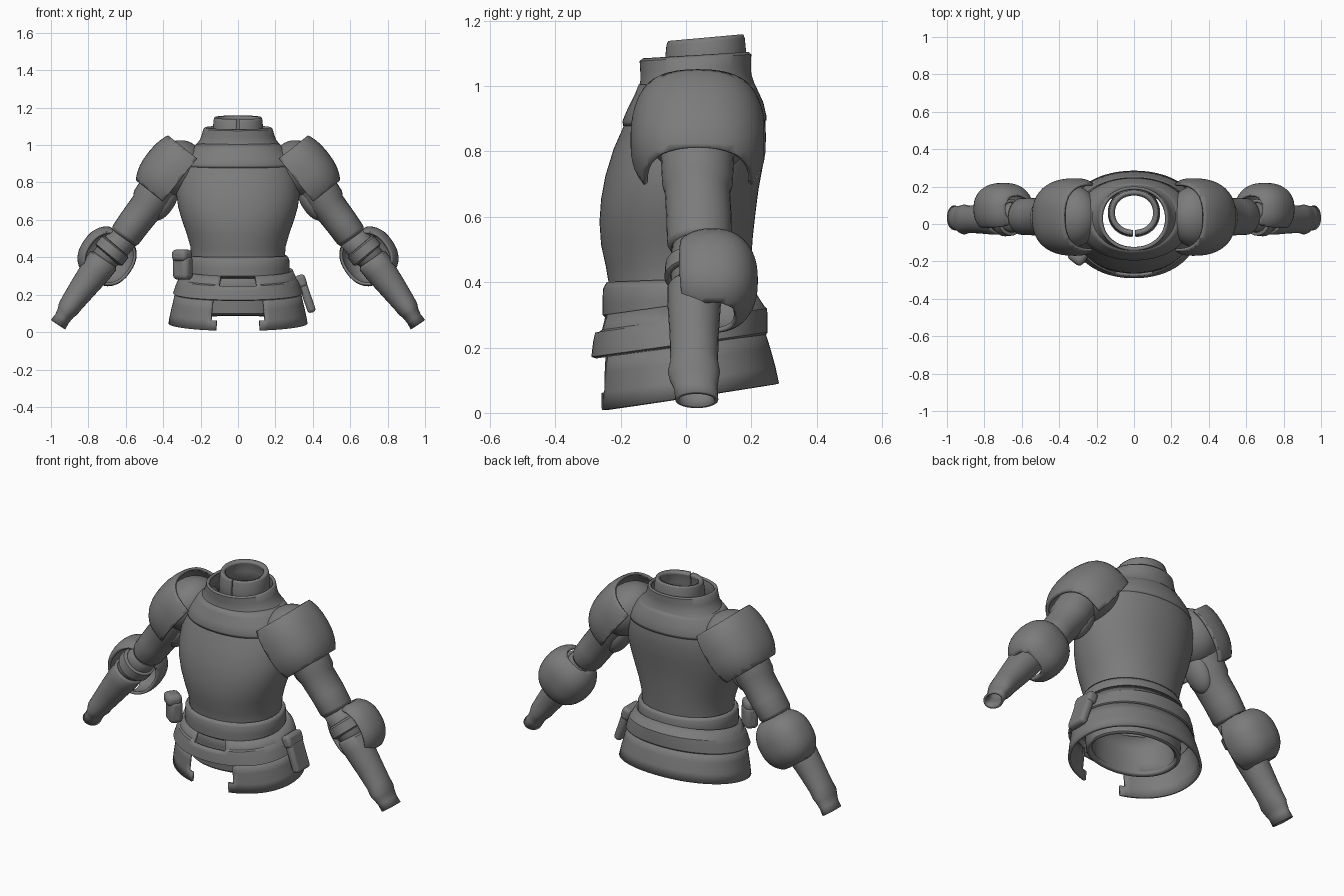
import bpy, bmesh, math
from mathutils import Vector, Matrix

mat = bpy.data.materials.new("armor_grey")
mat.diffuse_color = (0.2, 0.2, 0.2, 1)


def finish(name, bm, thick=0.0, mirror=False, angle=40, bevel=0.0):
    bmesh.ops.recalc_face_normals(bm, faces=bm.faces)
    me = bpy.data.meshes.new(name)
    bm.to_mesh(me)
    bm.free()
    me.materials.append(mat)
    ob = bpy.data.objects.new(name, me)
    bpy.context.collection.objects.link(ob)
    if thick:
        m = ob.modifiers.new("shell", 'SOLIDIFY')
        m.thickness, m.offset = thick, -1
    if bevel:
        m = ob.modifiers.new("round", 'BEVEL')
        m.width, m.segments = bevel, 3
    if mirror:
        ob.modifiers.new("mirror", 'MIRROR')
    bpy.context.view_layer.objects.active = ob
    ob.select_set(True)
    bpy.ops.object.shade_smooth_by_angle(angle=math.radians(angle))
    ob.select_set(False)
    return ob


def skin(rings, cut=None):
    """Bridge closed rings of points; cut(center) drops faces."""
    bm = bmesh.new()
    vs = [[bm.verts.new(p) for p in r] for r in rings]
    n = len(vs[0])
    for a, b in zip(vs, vs[1:]):
        for i in range(n):
            j = (i + 1) % n
            bm.faces.new((a[i], a[j], b[j], b[i]))
    if cut:
        bad = [f for f in bm.faces if cut(f.calc_center_median())]
        bmesh.ops.delete(bm, geom=bad, context='FACES')
    return bm


def spow(v, p):
    return math.copysign(abs(v) ** p, v)


def body(name, secs, tilt=0.0, cut=None, thick=0.015, p=0.95, n=72, angle=40):
    """Horizontal sections: height, half width, front y, back y."""
    rings = []
    for z, rx, yf, yb in secs:
        ring = []
        for i in range(n):
            a = math.tau * (i + 0.5) / n
            y = (yf + yb) / 2 + (yb - yf) / 2 * spow(math.sin(a), p)
            ring.append((rx * spow(math.cos(a), p), y, z + tilt * y))
        rings.append(ring)
    return finish(name, skin(rings, cut), thick, angle=angle)


def limb(name, secs, thick=0.012, n=28):
    """Arm sections: x, z, y, radius across, radius in depth."""
    rings = []
    for k, (x, z, y, r, ry) in enumerate(secs):
        a, b = secs[max(k - 1, 0)], secs[min(k + 1, len(secs) - 1)]
        d = Vector((b[0] - a[0], 0, b[1] - a[1])).normalized()
        across = Vector((-d.z, 0, d.x))
        rings.append([Vector((x, y, z)) + across * r * math.cos(t) + Vector((0, ry * math.sin(t), 0))
                      for t in (math.tau * i / n for i in range(n))])
    return finish(name, skin(rings), thick, True)


def dome(name, center, axis_u, radii, planes, thick=0.015, p=0.85):
    """Rounded cap with axes along the arm, outwards and in depth, trimmed by local planes."""
    bm = bmesh.new()
    bmesh.ops.create_uvsphere(bm, u_segments=40, v_segments=24, radius=1)
    for v in bm.verts:
        v.co = Vector([spow(c, p) * r for c, r in zip(v.co, radii)])
    for co, no in planes:
        bmesh.ops.bisect_plane(bm, geom=bm.verts[:] + bm.edges[:] + bm.faces[:],
                               plane_co=co, plane_no=no, clear_outer=True)
    u = Vector(axis_u).normalized()
    w = Vector((-u.z, 0, u.x))
    y = Vector((0, 1, 0))
    m = Matrix((u, w, y)).transposed().to_4x4()
    bm.transform(Matrix.Translation(center) @ m)
    return finish(name, bm, thick, True)


def block(name, center, size, rot=(0, 0, 0), bevel=0.02):
    bm = bmesh.new()
    bmesh.ops.create_cube(bm, size=1)
    r = Matrix.Rotation(rot[2], 4, 'Z') @ Matrix.Rotation(rot[1], 4, 'Y')
    bm.transform(Matrix.Translation(center) @ r @ Matrix.Diagonal((*size, 1)))
    return finish(name, bm, bevel=bevel)


# Breastplate and outer collar
body("torso_shell", [
    (0.30, 0.255, -0.235, 0.19), (0.40, 0.25, -0.235, 0.195), (0.46, 0.255, -0.245, 0.20),
    (0.53, 0.275, -0.26, 0.205), (0.60, 0.30, -0.265, 0.213), (0.67, 0.32, -0.26, 0.222),
    (0.74, 0.33, -0.247, 0.235), (0.82, 0.325, -0.222, 0.245), (0.88, 0.31, -0.195, 0.243),
    (0.93, 0.285, -0.175, 0.235), (0.97, 0.255, -0.155, 0.22), (1.00, 0.225, -0.145, 0.208),
    (1.025, 0.205, -0.14, 0.20), (1.05, 0.195, -0.14, 0.199), (1.085, 0.185, -0.142, 0.20),
    (1.093, 0.175, -0.132, 0.192)], tilt=0.06)

# Raised gorget below the collar
body("gorget", [(0.885, 0.305, -0.192, 0.246), (0.90, 0.305, -0.195, 0.246),
                (0.94, 0.283, -0.178, 0.237), (0.98, 0.25, -0.157, 0.219),
                (1.01, 0.215, -0.145, 0.205)], tilt=0.04, thick=0.01)

# Inner collar split at the front
body("inner_collar", [(0.97, 0.14, -0.07, 0.19), (1.08, 0.135, -0.065, 0.185), (1.13, 0.13, -0.06, 0.18),
                      (1.143, 0.125, -0.055, 0.175)],
     tilt=0.09, thick=0.025, cut=lambda c: c.y < 0 and abs(c.x) < 0.012)

# Waist belt
body("belt", [(0.30, 0.262, -0.245, 0.20), (0.31, 0.274, -0.255, 0.21), (0.35, 0.276, -0.256, 0.212),
              (0.39, 0.274, -0.254, 0.21), (0.41, 0.262, -0.243, 0.20)], tilt=0.04)

# Pelvis tube under the skirt
body("pelvis", [(0.09, 0.245, -0.20, 0.19), (0.10, 0.255, -0.21, 0.20), (0.16, 0.26, -0.215, 0.20),
                (0.24, 0.258, -0.22, 0.195), (0.32, 0.25, -0.225, 0.19)], thick=0.03)

# Upper skirt band with a front notch
body("skirt_band", [(0.205, 0.338, -0.275, 0.245), (0.212, 0.347, -0.29, 0.25), (0.26, 0.33, -0.284, 0.25),
                    (0.285, 0.318, -0.278, 0.248), (0.29, 0.312, -0.268, 0.242),
                    (0.335, 0.292, -0.256, 0.215)],
     tilt=0.14, cut=lambda c: c.y < 0 and abs(c.x) < 0.095 and c.z > 0.245, angle=30)

# Lower skirt open at the front
body("skirt", [(0.047, 0.372, -0.27, 0.285), (0.10, 0.362, -0.27, 0.274), (0.16, 0.348, -0.268, 0.258),
               (0.22, 0.335, -0.264, 0.24)],
     tilt=0.15, cut=lambda c: c.y < 0 and abs(c.x) < 0.13)

# Shoulder joint filling
dome("shoulder_joint", (0.33, 0.04, 0.875), (0.62, 0, -0.78), (0.16, 0.135, 0.165), [], 0, p=1)

# Pauldron, open towards the body and down the arm
dome("pauldron", (0.318, 0.037, 0.835), (0.62, 0, -0.78), (0.235, 0.205, 0.207),
     [((0, -0.02, 0), (0, -1, 0)), ((0.16, 0, 0), (1, 0, 0)), ((-0.135, 0, 0), (-1, 0, 0))])

# Upper arm sleeve
limb("upper_arm", [
    (0.37, 0.86, 0.035, 0.10, 0.11), (0.42, 0.78, 0.035, 0.102, 0.112), (0.47, 0.70, 0.035, 0.102, 0.108),
    (0.485, 0.675, 0.035, 0.092, 0.10), (0.55, 0.59, 0.04, 0.088, 0.10), (0.60, 0.52, 0.04, 0.085, 0.098),
    (0.612, 0.503, 0.04, 0.076, 0.088)])

# Cloth under the arm
dome("underarm_cloth", (0.39, 0.04, 0.70), (0.5, 0, -0.86), (0.115, 0.055, 0.075), [], 0, p=1)

# Elbow joint and strap
limb("elbow_joint", [(0.59, 0.53, 0.04, 0.075, 0.085), (0.66, 0.45, 0.035, 0.078, 0.08),
                     (0.76, 0.34, 0.025, 0.07, 0.07)])
limb("elbow_strap", [(0.652, 0.462, 0.035, 0.08, 0.085), (0.658, 0.455, 0.035, 0.092, 0.098),
                     (0.69, 0.415, 0.032, 0.093, 0.098), (0.696, 0.408, 0.032, 0.08, 0.085)])

# Elbow guard wrapping the back of the arm
dome("elbow_guard", (0.70, 0.08, 0.405), (0.57, 0, -0.82), (0.14, 0.135, 0.125),
     [((0, 0, -0.065), (0, -0.25, -1)), ((0.125, 0, 0), (1, 0, 0)), ((-0.125, 0, 0), (-1, 0, 0))])

# Forearm guard and cuff
limb("forearm", [
    (0.715, 0.39, 0.027, 0.075, 0.075), (0.722, 0.38, 0.027, 0.086, 0.084), (0.755, 0.335, 0.025, 0.084, 0.082),
    (0.83, 0.235, 0.025, 0.072, 0.075), (0.885, 0.16, 0.025, 0.062, 0.073), (0.908, 0.125, 0.024, 0.058, 0.08),
    (0.922, 0.102, 0.025, 0.048, 0.075), (0.94, 0.073, 0.03, 0.043, 0.066), (0.962, 0.04, 0.033, 0.046, 0.066)])

# Belt pouch with flap, and hip holster
block("belt_pouch", (-0.295, -0.165, 0.345), (0.10, 0.075, 0.13), (0, 0, -0.65), 0.025)
block("pouch_flap", (-0.30, -0.17, 0.41), (0.095, 0.085, 0.065), (0, 0, -0.65), 0.025)
block("hip_holster", (0.365, 0.02, 0.20), (0.045, 0.12, 0.20), (0, -0.33, 0), 0.018)
block("holster_flap", (0.337, 0.02, 0.272), (0.055, 0.13, 0.07), (0, -0.33, 0), 0.018)
